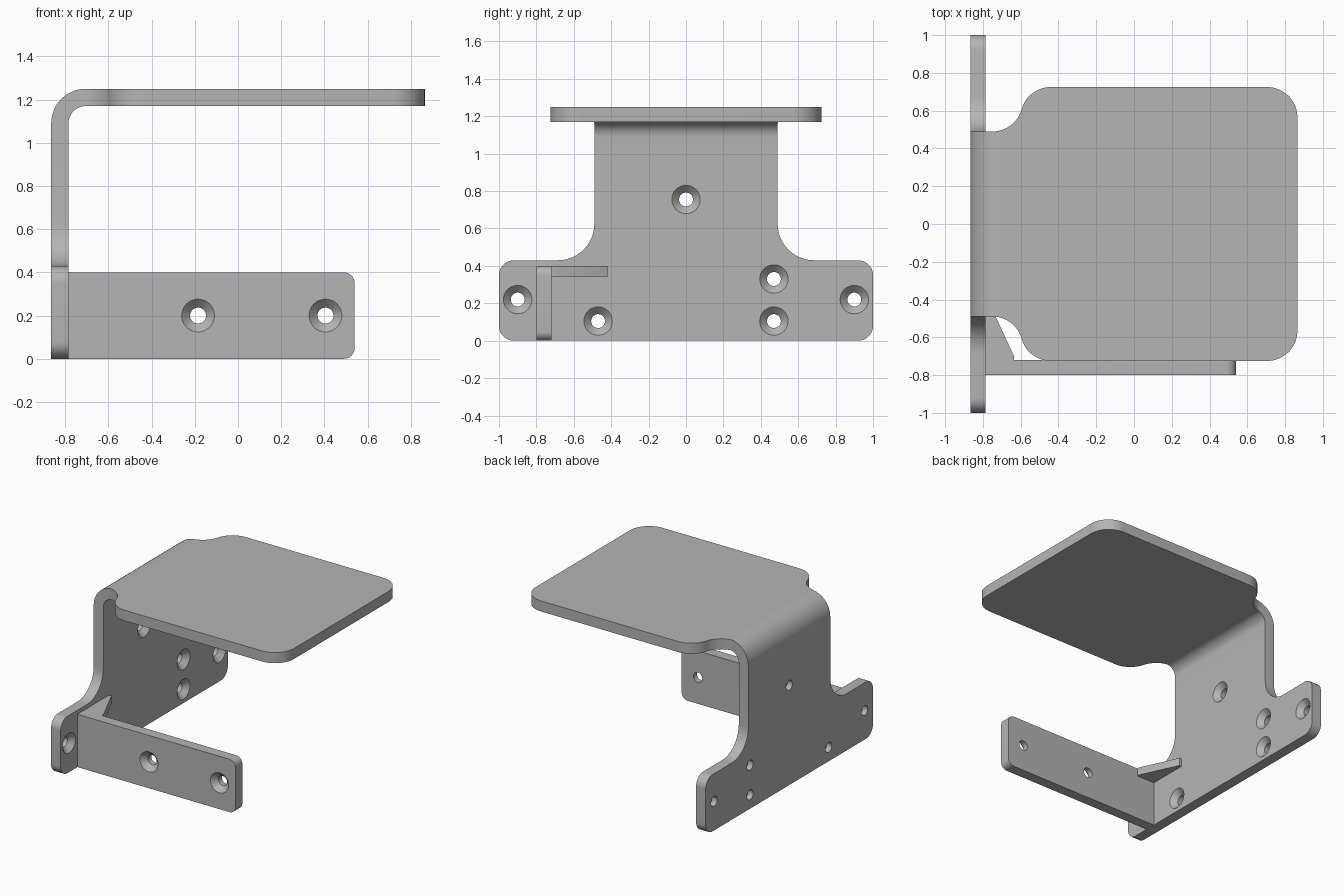
import bpy, bmesh, math
from mathutils import Vector

if "Cube" in bpy.data.objects:
    bpy.data.objects.remove(bpy.data.objects["Cube"])

grey = bpy.data.materials.new("satin grey")
grey.use_nodes = True
GREY = (0.46, 0.46, 0.46, 1)
grey.diffuse_color = GREY
grey.node_tree.nodes["Principled BSDF"].inputs["Base Color"].default_value = GREY

# Maps (u, v, depth) to space for an extrusion along each axis
AXES = {"x": lambda u, v, d: Vector((d, u, v)),
        "y": lambda u, v, d: Vector((u, d, v)),
        "z": lambda u, v, d: Vector((u, v, d))}


def rounded(corners, steps=12):
    """Outline from (u, v, radius) corners, with inner and outer fillets."""
    points = []
    for i, (u, v, r) in enumerate(corners):
        p = Vector((u, v))
        if r == 0:
            points.append(p)
            continue
        a = (Vector(corners[i - 1][:2]) - p).normalized()
        b = (Vector(corners[(i + 1) % len(corners)][:2]) - p).normalized()
        half = a.angle(b) / 2
        centre = p + (a + b).normalized() * (r / math.sin(half))
        start = p + a * (r / math.tan(half)) - centre
        end = p + b * (r / math.tan(half)) - centre
        sweep = math.pi - 2 * half
        for k in range(steps + 1):
            t = k / steps
            points.append(centre + (start * math.sin((1 - t) * sweep)
                                    + end * math.sin(t * sweep)) / math.sin(sweep))
    return points


def finish(name, bm):
    bmesh.ops.recalc_face_normals(bm, faces=bm.faces)
    mesh = bpy.data.meshes.new(name)
    bm.to_mesh(mesh)
    bm.free()
    mesh.materials.append(grey)
    obj = bpy.data.objects.new(name, mesh)
    bpy.context.collection.objects.link(obj)
    return obj


def loft(name, rings):
    """Closed solid through a list of matching rings."""
    bm = bmesh.new()
    loops = [[bm.verts.new(p) for p in ring] for ring in rings]
    for low, high in zip(loops, loops[1:]):
        for i in range(len(low)):
            bm.faces.new((low[i - 1], low[i], high[i], high[i - 1]))
    bm.faces.new(loops[0])
    bm.faces.new(loops[-1])
    return finish(name, bm)


def prism(name, corners, axis, lo, hi):
    outline = rounded(corners)
    return loft(name, [[AXES[axis](p.x, p.y, d) for p in outline] for d in (lo, hi)])


def combine(obj, other, operation):
    mod = obj.modifiers.new(operation.lower(), "BOOLEAN")
    mod.operation, mod.solver, mod.object = operation, "EXACT", other
    bpy.context.view_layer.objects.active = obj
    bpy.ops.object.modifier_apply(modifier=mod.name)
    bpy.data.objects.remove(other)


def screw_hole(obj, axis, u, v, face, inward):
    """Countersunk through hole; inward is the drilling direction."""
    rings = []
    for depth, radius in ((-0.002, 0.078), (0.039, 0.037), (0.1, 0.037)):
        rings.append([AXES[axis](u + radius * math.cos(math.tau * k / 32),
                                 v + radius * math.sin(math.tau * k / 32),
                                 face + inward * depth) for k in range(32)])
    combine(obj, loft("hole_cutter", rings), "DIFFERENCE")


def mirrored(half):
    """Complete an outline that is symmetric about its second axis."""
    return half + [(-u, v, r) for u, v, r in reversed(half)]


BACK, INNER, END = -0.865, -0.785, 0.865
UNDER, TOP, JOIN = 1.17, 1.25, 1.0

# Upright wall with low wings and a narrow neck
wall = mirrored([(1, 0, 0.08), (1, 0.43, 0.08), (0.49, 0.43, 0.195), (0.49, JOIN, 0)])
bracket = prism("bracket_sheet", wall, "x", BACK, INNER)

# Bent top sheet, trimmed to the table outline
bend = [(BACK, JOIN, 0), (BACK, TOP, 0.16), (END + 0.05, TOP, 0),
        (END + 0.05, UNDER, 0), (INNER, UNDER, 0.08), (INNER, JOIN, 0)]
table = prism("table", bend, "y", -0.8, 0.8)
half = [(0.49, BACK, 0), (0.49, -0.627, 0.16), (0.725, -0.563, 0.16), (0.725, END, 0.16)]
outline = [(x, y, r) for y, x, r in mirrored(half)]
combine(table, prism("table_trim", outline, "z", 0.9, 1.4), "INTERSECT")
combine(bracket, table, "UNION")

# Screw holes in the wall
for y, z in ((-0.9, 0.22), (0.9, 0.22), (-0.47, 0.105), (0.47, 0.105),
             (0.47, 0.33), (0, 0.755)):
    screw_hole(bracket, "x", y, z, INNER, -1)

# Side arm with two screw holes
arm = prism("side_arm", [(INNER, 0, 0), (0.54, 0, 0.05), (0.54, 0.4, 0.05),
                         (INNER, 0.4, 0)], "y", -0.8, -0.72)
for x in (-0.185, 0.405):
    screw_hole(arm, "y", x, 0.2, -0.8, 1)

# Corner brace between arm and wall
brace = prism("corner_brace", [(INNER, -0.72, 0), (-0.635, -0.72, 0), (-0.635, -0.7, 0),
                               (-0.765, -0.42, 0), (INNER, -0.42, 0)], "z", 0.34, 0.4)

for obj in (bracket, arm, brace):
    bpy.ops.object.select_all(action="DESELECT")
    obj.select_set(True)
    bpy.context.view_layer.objects.active = obj
    bpy.ops.object.shade_smooth_by_angle(angle=math.radians(30))
